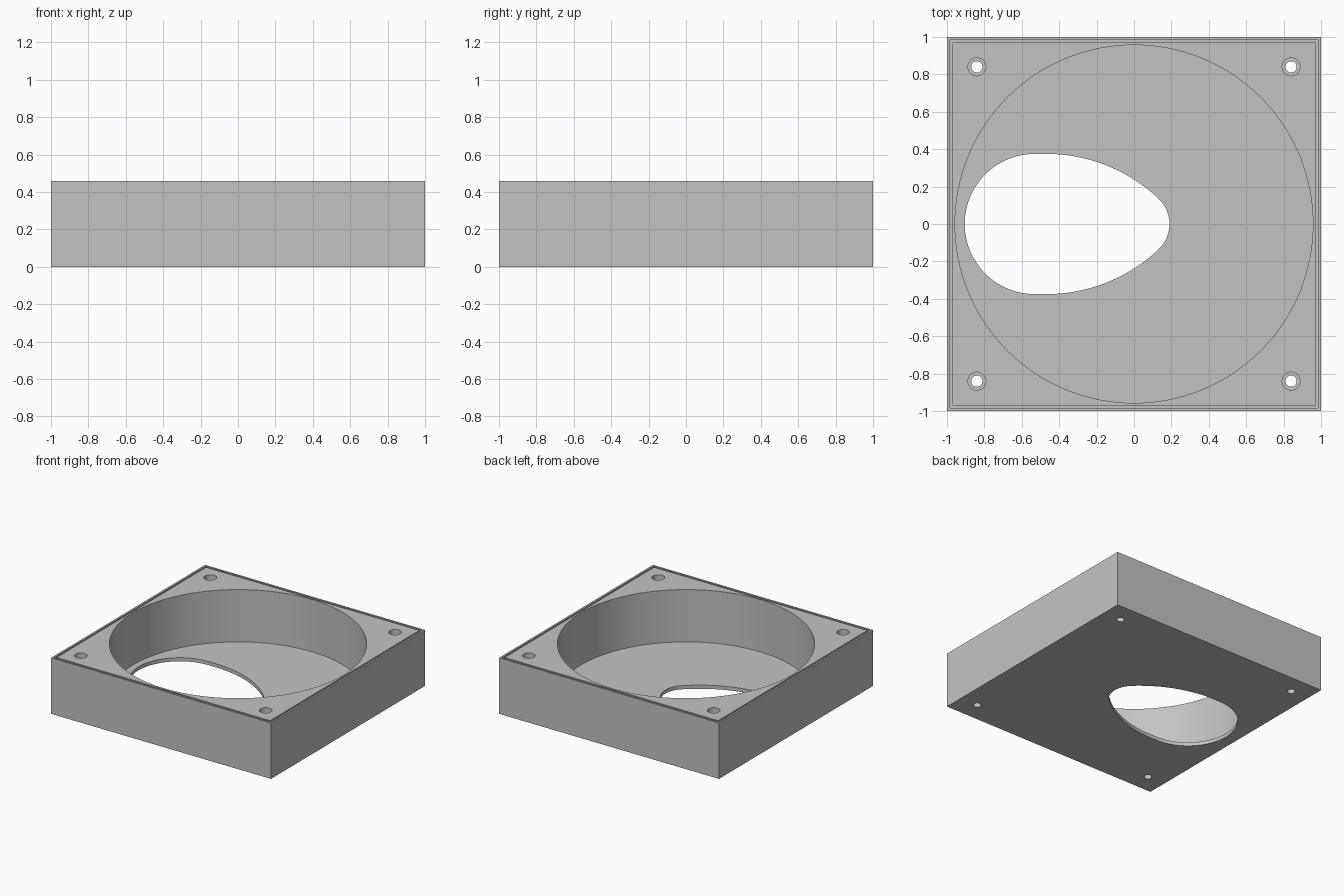
import bpy
import bmesh
from math import sin, cos, pi, asin

if "Cube" in bpy.data.objects:
    bpy.data.objects.remove(bpy.data.objects["Cube"])

HEIGHT, FLOOR = 0.46, 0.03
GROOVE, GROOVE_DEPTH = 0.015, 0.03

grey = bpy.data.materials.new("plain grey")
grey.use_nodes = True
colour = (0.55, 0.55, 0.55, 1)
grey.diffuse_color = colour
grey.node_tree.nodes["Principled BSDF"].inputs["Base Color"].default_value = colour


def prism(name, outline, z0, z1):
    """Solid made by raising a flat outline from z0 to z1."""
    bm = bmesh.new()
    face = bm.faces.new([bm.verts.new((x, y, z0)) for x, y in outline])
    raised = bmesh.ops.extrude_face_region(bm, geom=[face])["geom"]
    verts = [v for v in raised if isinstance(v, bmesh.types.BMVert)]
    bmesh.ops.translate(bm, verts=verts, vec=(0, 0, z1 - z0))
    bmesh.ops.recalc_face_normals(bm, faces=bm.faces)
    mesh = bpy.data.meshes.new(name)
    bm.to_mesh(mesh)
    bm.free()
    obj = bpy.data.objects.new(name, mesh)
    bpy.context.collection.objects.link(obj)
    mesh.materials.append(grey)
    return obj


def arc(cx, cy, r, a0, a1, n):
    return [(cx + r * cos(a0 + (a1 - a0) * i / n),
             cy + r * sin(a0 + (a1 - a0) * i / n)) for i in range(n)]


def circle(cx, cy, r, n):
    return arc(cx, cy, r, 0, 2 * pi, n)


# Square housing with a thin groove sunk around its top rim
body = prism("housing", [(-1, -1), (1, -1), (1, 1), (-1, 1)], 0, HEIGHT)
bm = bmesh.new()
bm.from_mesh(body.data)
top = max(bm.faces, key=lambda f: f.calc_center_median().z)
for width, depth in ((GROOVE, 0), (0, -GROOVE_DEPTH), (GROOVE, 0), (0, GROOVE_DEPTH)):
    bmesh.ops.inset_region(bm, faces=[top], thickness=width, depth=depth,
                           use_even_offset=True)
bm.to_mesh(body.data)
bm.free()

# Egg-shaped opening: round end, long flank, tight nose, mirrored in y
r_end, r_flank, x_end, x_flank = 0.375, 0.875, -0.53, -0.47
y_flank = r_end - r_flank
nose_angle = asin(-y_flank / (r_flank - 0.187))
nose_x = x_flank + (r_flank - 0.187) * cos(nose_angle)
half = (arc(nose_x, 0, 0.187, 0, nose_angle, 12)
        + arc(x_flank, y_flank, r_flank, nose_angle, pi / 2, 24)
        + arc(x_end, 0, r_end, pi / 2, pi, 24)
        + [(x_end - r_end, 0)])
egg = half + [(x, -y) for x, y in reversed(half[1:-1])]

# Round pocket, egg opening and four counterbored screw holes
cutters = [prism("pocket_cutter", circle(0, 0, 0.957, 128), FLOOR, 1),
           prism("opening_cutter", egg, -0.1, 0.2)]
for sx in (-1, 1):
    for sy in (-1, 1):
        x, y = 0.84 * sx, 0.84 * sy
        cutters.append(prism("screw_cutter", circle(x, y, 0.03, 32), -0.1, 1))
        cutters.append(prism("bore_cutter", circle(x, y, 0.048, 32), 0.06, 1))

bpy.ops.object.select_all(action="DESELECT")
bpy.context.view_layer.objects.active = body
body.select_set(True)
for cutter in cutters:
    cutter.hide_render = True
    mod = body.modifiers.new("cut", "BOOLEAN")
    mod.operation, mod.solver, mod.object = "DIFFERENCE", "EXACT", cutter
    bpy.ops.object.modifier_apply(modifier=mod.name)
    bpy.data.objects.remove(cutter)

bpy.ops.object.shade_smooth_by_angle(angle=pi / 6)
